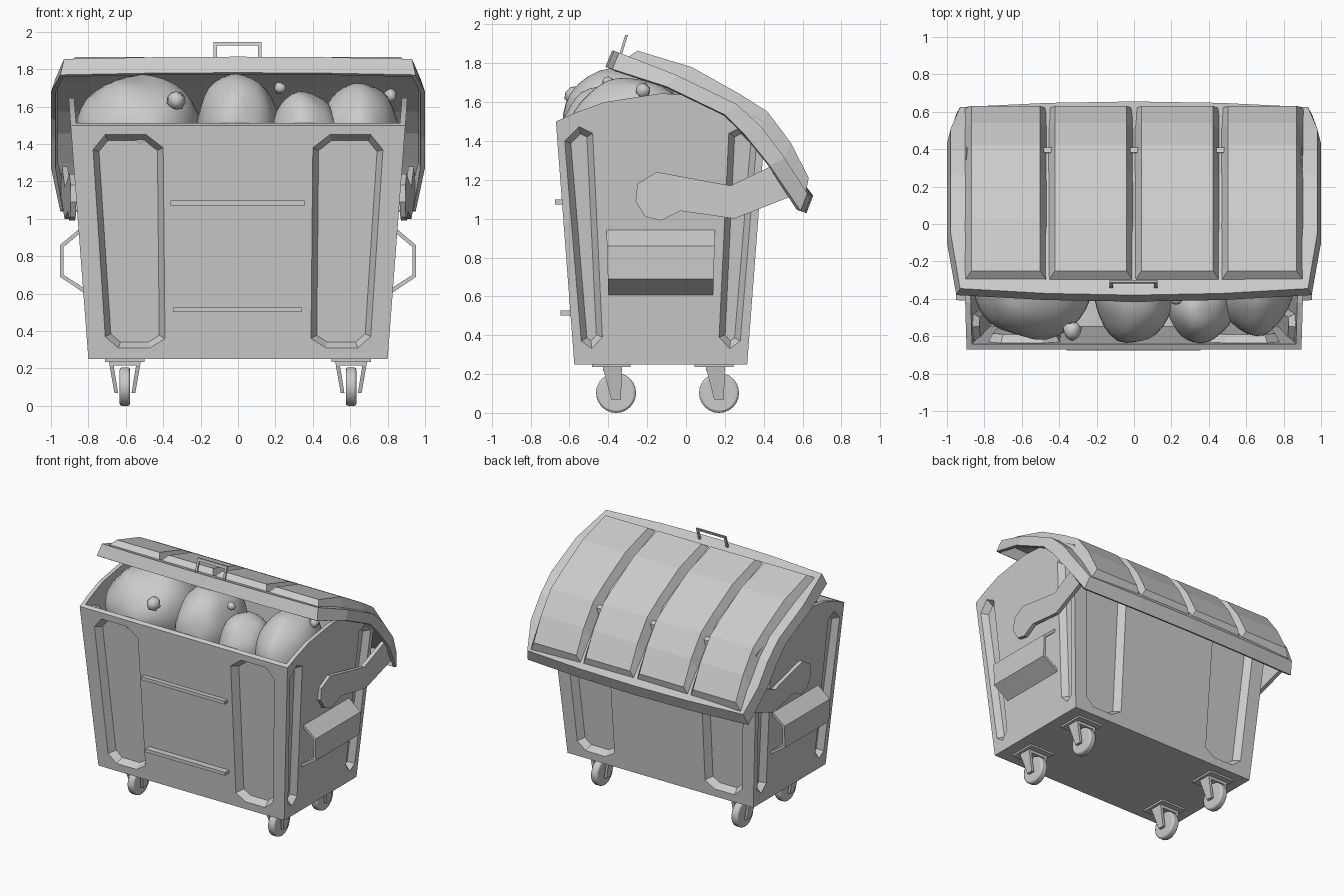
import bpy, bmesh, math, random
from mathutils import Vector, noise

if "Cube" in bpy.data.objects:
    bpy.data.objects.remove(bpy.data.objects["Cube"])

random.seed(3)

def to_object(name, bm):
    bm.normal_update()
    me = bpy.data.meshes.new(name)
    bm.to_mesh(me)
    bm.free()
    ob = bpy.data.objects.new(name, me)
    bpy.context.collection.objects.link(ob)
    return ob

def lofts(name, pairs):
    """One object from closed solids, each joining two matching outlines."""
    bm = bmesh.new()
    for a, b in pairs:
        va, vb = [bm.verts.new(p) for p in a], [bm.verts.new(p) for p in b]
        n = len(a)
        bm.faces.new(va)
        bm.faces.new(vb[::-1])
        for i in range(n):
            bm.faces.new((va[i], vb[i], vb[(i + 1) % n], va[(i + 1) % n]))
    bmesh.ops.recalc_face_normals(bm, faces=bm.faces)
    return to_object(name, bm)

def box(x0, x1, y0, y1, z0, z1):
    r = [(x0, y0), (x1, y0), (x1, y1), (x0, y1)]
    return [(x, y, z0) for x, y in r], [(x, y, z1) for x, y in r]

def boolean(ob, cutter, op):
    m = ob.modifiers.new("cut", 'BOOLEAN')
    m.operation, m.object, m.solver = op, cutter, 'EXACT'
    bpy.context.view_layer.objects.active = ob
    bpy.ops.object.modifier_apply(modifier=m.name)
    bpy.data.objects.remove(cutter)

def inset(poly, d):
    pts = [Vector(p) for p in poly]
    n = len(pts)
    area = sum(pts[i].x * pts[(i + 1) % n].y - pts[(i + 1) % n].x * pts[i].y for i in range(n))
    s = 1 if area > 0 else -1
    out = []
    for i in range(n):
        e1, e2 = (pts[i] - pts[i - 1]).normalized(), (pts[(i + 1) % n] - pts[i]).normalized()
        n1, n2 = Vector((-e1.y, e1.x)) * s, Vector((-e2.y, e2.x)) * s
        out.append(pts[i] + (n1 + n2) * d / (1 + n1.dot(n2)))
    return out

# Bin body: tapered solid with arched side walls, hollowed out
def flare(z):
    return 0.076 * (z - 0.25)

side = [(-.575, .25), (-.67, 1.5), (-.57, 1.545), (-.42, 1.6), (-.13, 1.645),
        (.1, 1.63), (.28, 1.57), (.41, 1.5), (.315, .25)]
body = lofts("bin_body", [([(-.8 - flare(z), y, z) for y, z in side],
                           [(.8 + flare(z), y, z) for y, z in side])])
def ring(z, t):
    x, y0, y1 = .8 + flare(z) - t, -.575 - flare(z) + t, .315 + flare(z) - t
    return [(-x, y0, z), (x, y0, z), (x, y1, z), (-x, y1, z)]
boolean(body, lofts("cavity", [(ring(.28, .03), ring(1.9, .03))]), 'DIFFERENCE')

# Pressed panels in all four walls (bulge inside, recess outside)
face_out = [(-.775, 1.37), (-.71, 1.45), (-.49, 1.45), (-.4, 1.38),
            (-.39, .36), (-.47, .31), (-.64, .31), (-.71, .37)]
side_out = [(-.625, 1.4), (-.55, 1.475), (-.48, 1.44), (-.43, .39), (-.485, .33), (-.54, .37)]
face_set = [face_out, [(-u, v) for u, v in face_out]]
side_set = [side_out, [(-.26 - u, v) for u, v in side_out]]
walls = [
    (lambda u, v, d: (u, -.575 - flare(v) + d, v), face_set, .055),
    (lambda u, v, d: (u, .315 + flare(v) - d, v), face_set, .055),
    (lambda u, v, d: (.8 + flare(v) - d, u, v), side_set, .045),
    (lambda u, v, d: (-.8 - flare(v) + d, u, v), side_set, .045)]
for place, outlines, depth in walls:
    def plug(o, grow, d0, d1):
        return ([place(p[0], p[1], d0) for p in inset(o, -grow)],
                [place(p[0], p[1], d1) for p in inset(o, .032 - grow)])
    boolean(body, lofts("bulge", [plug(o, .012, .012, depth + .02) for o in outlines]), 'UNION')
    boolean(body, lofts("recess", [plug(o, .001, -.002, depth) for o in outlines]), 'DIFFERENCE')

# Front strips
lofts("front_strips", [box(-.36, .355, -.675, -.62, 1.072, 1.098),
                       box(-.345, .34, -.645, -.58, .502, .528)])

# Bent lifting plates and hinge arms on both sides
plate = [(.85, .945), (.952, .86), (.952, .69), (.825, .605),
         (.825, .632), (.932, .7), (.932, .85), (.85, .918)]
arm = [(-.25, 1.18), (-.15, 1.24), (.23, 1.17), (.46, 1.28), (.58, 1.13),
       (.25, 1.0), (-.03, 1.04), (-.13, .99), (-.21, 1.01), (-.26, 1.09)]
def arm_x(y):
    return .865 + .065 * (y + .25)
for s, tag in ((1, "right"), (-1, "left")):
    lofts("lifting_plate_" + tag, [([(s * x, -.41 + (.95 - z) * .03, z) for x, z in plate],
                                    [(s * x, .15 - (.95 - z) * .03, z) for x, z in plate])])
    lofts("hinge_arm_" + tag, [([(s * arm_x(y), y, z) for y, z in arm],
                                [(s * (arm_x(y) + .03), y, z) for y, z in arm])])

# Lid shell: curved top with a skirt all round
top = [(-.345, 1.855, .95), (-.05, 1.74, 1), (.26, 1.59, 1), (.39, 1.47, 1), (.51, 1.31, 1), (.625, 1.13, .95)]
low = [(-.38, 1.77), (-.1, 1.68), (.2, 1.535), (.305, 1.43), (.43, 1.275), (.59, 1.04)]
cols = [-1, -.5, 0, .5, 1]
last = len(top) - 1
bm = bmesh.new()
def lid_vert(i, f, lower):
    y, z = low[i] if lower else top[i][:2]
    bow = 1 - f * f
    if i == 0:
        y, z = y - .035 * bow, z + .012 * bow
    if i == last:
        y, z = y + .03 * bow, z - .012 * bow
    return bm.verts.new((f * (top[i][2] - (0 if lower else .02)), y, z))
grid = []
for r in range(-1, last + 2):
    edge = r < 0 or r > last
    i = min(max(r, 0), last)
    grid.append([lid_vert(i, -1, True)] + [lid_vert(i, f, edge) for f in cols] + [lid_vert(i, 1, True)])
for a, b in zip(grid, grid[1:]):
    for j in range(len(a) - 1):
        bm.faces.new((a[j], a[j + 1], b[j + 1], b[j]))
bmesh.ops.remove_doubles(bm, verts=bm.verts, dist=.0005)
lid = to_object("lid", bm)
m = lid.modifiers.new("thickness", 'SOLIDIFY')
m.thickness, m.offset = .025, -1

# Four raised lid panels following the curve
base = [(-.31, 1.825), (-.02, 1.71), (.25, 1.58), (.38, 1.46), (.5, 1.3), (.615, 1.13)]
crest = [(-.25, 1.865), (.03, 1.78), (.28, 1.64), (.42, 1.55), (.54, 1.39), (.632, 1.21)]
bm = bmesh.new()
for x0, x1 in ((-.91, -.462), (-.462, 0), (0, .462), (.462, .91)):
    rows = []
    for (yb, zb), (yt, zt) in zip(base, crest):
        rows.append([bm.verts.new(p) for p in
                     ((x0, yb, zb), (x0 + .04, yt, zt), (x1 - .04, yt, zt), (x1, yb, zb))])
    for a, b in zip(rows, rows[1:]):
        for j in range(4):
            k = (j + 1) % 4
            bm.faces.new((a[j], a[k], b[k], b[j]))
    bm.faces.new(rows[0])
    bm.faces.new(rows[-1][::-1])
bmesh.ops.recalc_face_normals(bm, faces=bm.faces)
to_object("lid_panels", bm)

# Lid grip
grip = [(-.13, 1.85), (-.13, 1.945), (.125, 1.945), (.125, 1.85),
        (.108, 1.85), (.108, 1.927), (-.113, 1.927), (-.113, 1.85)]
lofts("lid_grip", [([(x, -.342 + (z - 1.85) * .3 + t, z) for x, z in grip]) for t in (0, .014)]
      and [tuple([(x, -.342 + (z - 1.85) * .3 + t, z) for x, z in grip] for t in (0, .014))])

# Castors: mounting plate, tapered fork and wheel
for sx in (-1, 1):
    for cy in (-.36, .17):
        tag = ("left" if sx < 0 else "right") + ("_front" if cy < 0 else "_back")
        cx = .605 * sx
        parts = [box(cx - .105, cx + .105, cy - .125, cy + .075, .236, .252),
                 box(cx - .08, cx + .08, cy - .068, cy + .03, .215, .237)]
        for s in (-1, 1):
            parts.append(tuple([(cx + s * x, cy + y, z) for y, z, x in
                                ((-.068, .235, .085 - t), (.03, .235, .085 - t),
                                 (.025, .07, .056 - t * .9), (-.025, .07, .056 - t * .9))]
                               for t in (0, .022)))
        lofts("castor_fork_" + tag, parts)
        bpy.ops.mesh.primitive_cylinder_add(vertices=24, radius=.103, depth=.056,
                                            location=(cx, cy, .103), rotation=(0, math.pi / 2, 0))
        wheel = bpy.context.object
        wheel.name = "wheel_" + tag
        b = wheel.modifiers.new("rounding", 'BEVEL')
        b.width, b.segments = .012, 2
        bpy.ops.object.shade_smooth_by_angle()

# Rubbish bags with tied knots
bags = [((-.53, -.27, 1.48), (.335, .345, .285), (-.33, -.57, 1.635), .05),
        ((0, -.33, 1.48), (.22, .31, .3), (.225, -.4, 1.7), .032),
        ((.355, -.42, 1.45), (.18, .21, .23), None, 0),
        ((.65, -.29, 1.45), (.215, .3, .275), (.815, -.22, 1.66), .036)]
def lump(name, c, size, seg, amount, freq):
    bm = bmesh.new()
    bmesh.ops.create_uvsphere(bm, u_segments=seg, v_segments=seg // 2, radius=1)
    for v in bm.verts:
        k = 1 + amount * noise.noise(v.co * freq + Vector(c) * 5)
        v.co = Vector([c[i] + v.co[i] * k * size[i] for i in range(3)])
    for f in bm.faces:
        f.smooth = True
    return to_object(name, bm)
for i, (c, size, knot, r) in enumerate(bags):
    lump("rubbish_bag_%d" % (i + 1), c, size, 32, .07, 1.6)
    if knot:
        lump("bag_knot_%d" % (i + 1), knot, (r, r, r), 10, .3, 2.5)
